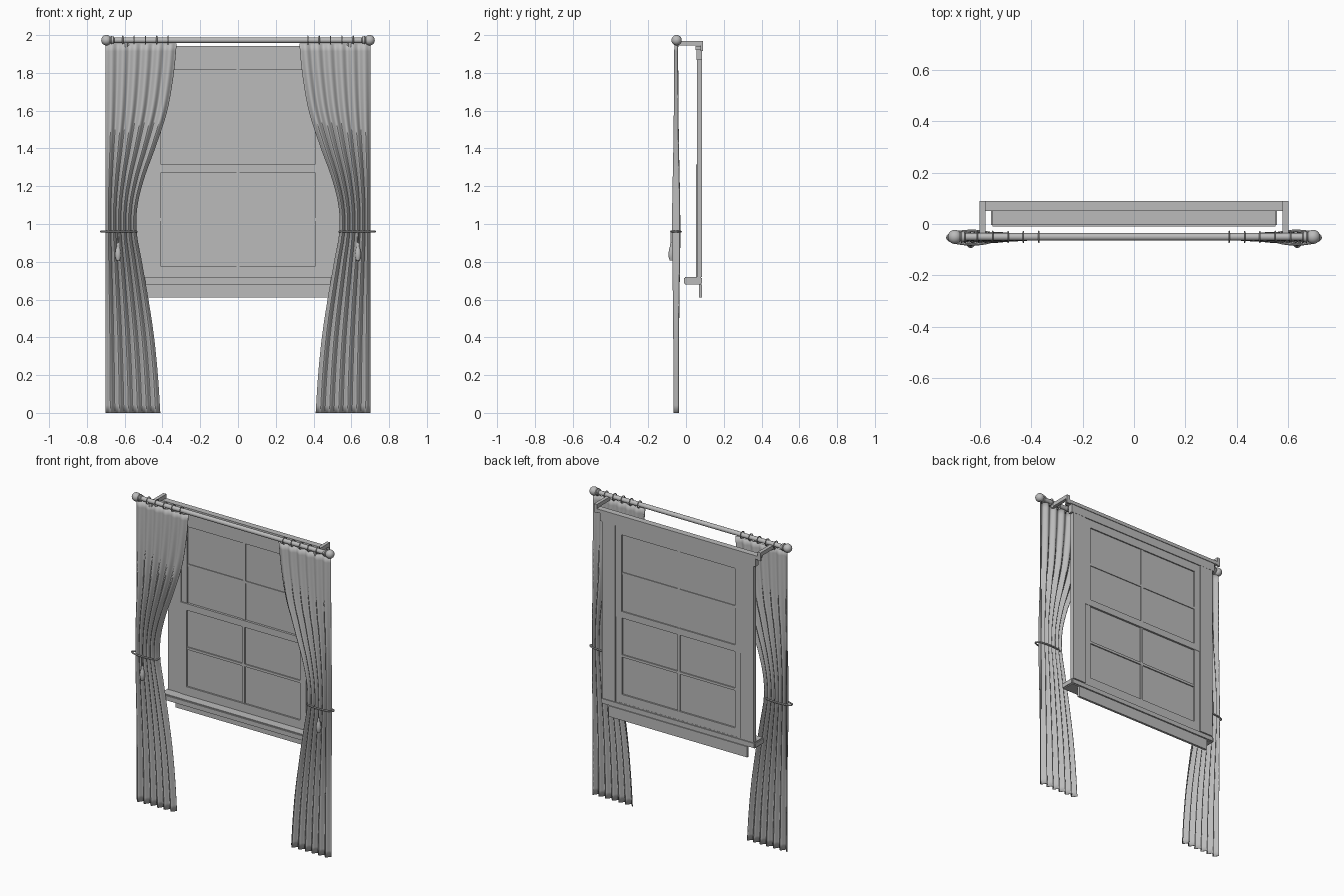
import bpy, bmesh, math
from mathutils import Vector

cube = bpy.data.objects.get("Cube")
if cube:
    bpy.data.objects.remove(cube, do_unlink=True)

grey = bpy.data.materials.new("plain_grey")
grey.use_nodes = True
COLOUR = (0.5, 0.5, 0.5, 1)
grey.diffuse_color = COLOUR
grey.node_tree.nodes["Principled BSDF"].inputs["Base Color"].default_value = COLOUR


def finish(name, bm, smooth=False):
    bmesh.ops.recalc_face_normals(bm, faces=bm.faces)
    mesh = bpy.data.meshes.new(name)
    bm.to_mesh(mesh)
    bm.free()
    mesh.materials.append(grey)
    ob = bpy.data.objects.new(name, mesh)
    bpy.context.collection.objects.link(ob)
    if smooth:
        bpy.ops.object.select_all(action="DESELECT")
        ob.select_set(True)
        bpy.context.view_layer.objects.active = ob
        bpy.ops.object.shade_smooth_by_angle(angle=math.radians(40))
    return ob


def box(name, x, y, z, bevel=0.0):
    """Box from (min, max) ranges."""
    bm = bmesh.new()
    bmesh.ops.create_cube(bm, size=1)
    for v in bm.verts:
        v.co = Vector(r[0] if c < 0 else r[1] for r, c in zip((x, y, z), v.co))
    if bevel:
        bmesh.ops.bevel(bm, geom=bm.edges[:], offset=bevel, segments=2, affect="EDGES")
    return finish(name, bm)


def lathe(name, profile, place, axis="Z", sides=20):
    """Spin (radius, height) points about an axis."""
    bm = bmesh.new()
    rings = []
    for r, h in profile:
        ring = []
        for i in range(sides):
            a = math.tau * i / sides
            p = (r * math.cos(a), r * math.sin(a), h)
            ring.append(bm.verts.new(p if axis == "Z" else (p[2], p[0], p[1])))
        rings.append(ring)
    for a, b in zip(rings, rings[1:]):
        for i in range(sides):
            j = (i + 1) % sides
            bm.faces.new((a[i], a[j], b[j], b[i]))
    bm.faces.new(rings[0])
    bm.faces.new(rings[-1])
    bmesh.ops.translate(bm, verts=bm.verts, vec=place)
    return finish(name, bm, True)


def hoop(name, centre, u, v, thick, steps=32, sides=8):
    """Closed elliptical loop of round cord spanned by vectors u and v."""
    bm = bmesh.new()
    u, v = Vector(u), Vector(v)
    n = u.cross(v).normalized()
    rings = []
    for i in range(steps):
        a = math.tau * i / steps
        p = u * math.cos(a) + v * math.sin(a)
        out = (-u * math.sin(a) + v * math.cos(a)).cross(n).normalized()
        rings.append([bm.verts.new(Vector(centre) + p + thick * (
            out * math.cos(math.tau * k / sides) + n * math.sin(math.tau * k / sides)))
            for k in range(sides)])
    for i in range(steps):
        a, b = rings[i], rings[(i + 1) % steps]
        for k in range(sides):
            m = (k + 1) % sides
            bm.faces.new((a[k], a[m], b[m], b[k]))
    return finish(name, bm, True)


# Window casing, cap, sill and apron
for side, s in (("left", 1), ("right", -1)):
    box(side + "_casing", sorted((s * 0.45, s * 0.545)), (0.058, 0.085), (0.72, 1.867))
box("head_casing", (-0.56, 0.56), (0.056, 0.086), (1.867, 1.92))
box("head_cap", (-0.585, 0.585), (0.05, 0.09), (1.92, 1.942))
box("sill", (-0.556, 0.556), (-0.01, 0.085), (0.68, 0.72), 0.006)
box("apron", (-0.5, 0.5), (0.07, 0.085), (0.61, 0.68))


# Sashes: stiles, rails, glazing bars and glass
def sash(name, z0, z1, bottom, top, bar_z, y0, y1):
    for side, s in (("left", 1), ("right", -1)):
        box(f"{name}_{side}_stile", sorted((s * 0.408, s * 0.452)), (y0, y1), (z0, z1))
    box(name + "_bottom_rail", (-0.41, 0.41), (y0, y1), (z0, z0 + bottom))
    box(name + "_top_rail", (-0.41, 0.41), (y0, y1), (z1 - top, z1))
    inner = (y0 + 0.003, y1 - 0.003)
    box(name + "_upright_bar", (-0.009, 0.009), inner, (z0 + bottom, z1 - top))
    box(name + "_cross_bar", (-0.41, 0.41), inner, (bar_z - 0.008, bar_z + 0.008))
    mid = (y0 + y1) / 2
    box(name + "_glass", (-0.41, 0.41), (mid - 0.002, mid + 0.002), (z0 + bottom, z1 - top))


sash("lower_sash", 0.72, 1.316, 0.055, 0.043, 1.024, 0.053, 0.078)
sash("upper_sash", 1.273, 1.867, 0.043, 0.053, 1.562, 0.06, 0.08)

# Curtain rod
ROD_Y, ROD_Z = -0.05, 1.973
lathe("rod", [(0.0145, -0.67), (0.0145, 0.67)], (0, ROD_Y, ROD_Z), "X")

# Inner curtain edge as (height, distance from centre)
EDGE = [(0, 0.412), (0.2, 0.425), (0.4, 0.445), (0.6, 0.475), (0.8, 0.51), (0.96, 0.538),
        (1.1, 0.533), (1.25, 0.495), (1.4, 0.44), (1.6, 0.375), (1.8, 0.34), (1.955, 0.325)]


def edge_at(z):
    """Smooth interpolation of the inner edge."""
    i = max(k for k in range(len(EDGE) - 1) if EDGE[k][0] <= z)
    (za, a), (zb, b) = EDGE[i], EDGE[i + 1]
    zp, p = EDGE[max(i - 1, 0)]
    zn, n = EDGE[min(i + 2, len(EDGE) - 1)]
    t, h = (z - za) / (zb - za), zb - za
    ma, mb = (b - p) / (zb - zp) * h, (n - a) / (zn - za) * h
    return ((2 * t**3 - 3 * t**2 + 1) * a + (t**3 - 2 * t**2 + t) * ma
            + (3 * t**2 - 2 * t**3) * b + (t**3 - t**2) * mb)


def curtain(name, s, cols=72, rows=48, folds=6):
    bm = bmesh.new()
    grid = []
    for r in range(rows + 1):
        z = 1.955 * r / rows
        inner = edge_at(z)
        depth = 0.013 + 0.007 * math.exp(-((z - 0.96) / 0.35) ** 2)
        depth -= 0.005 * max(0, (z - 1.2) / 0.755)
        row = []
        for c in range(cols + 1):
            t = c / cols
            y = -0.052 + depth * math.cos(math.tau * folds * t)
            row.append(bm.verts.new((s * (0.7 + (inner - 0.7) * t), y, z)))
        grid.append(row)
    for a, b in zip(grid, grid[1:]):
        for c in range(cols):
            bm.faces.new((a[c], a[c + 1], b[c + 1], b[c]))
    ob = finish(name, bm, True)
    cloth = ob.modifiers.new("thickness", "SOLIDIFY")
    cloth.thickness, cloth.offset = 0.004, 0


# Curtains and their hardware, once per side
for side, s in (("left", 1), ("right", -1)):
    curtain(side + "_curtain", s)
    for k in range(6):
        hoop(f"{side}_ring_{k + 1}", (s * (0.37 + 0.06 * k), ROD_Y, ROD_Z),
             (0, 0.021, 0), (0, 0, 0.021), 0.003, 24)
    ball = [(0.027 * math.sin(math.pi * k / 12) + 0.0005, -0.027 * math.cos(math.pi * k / 12))
            for k in range(13)]
    lathe(side + "_finial", ball, (s * 0.697, ROD_Y, ROD_Z), "X")
    lathe(side + "_finial_collar", [(0.015, -0.012), (0.02, -0.008), (0.02, 0.008), (0.015, 0.012)],
          (s * 0.667, ROD_Y, ROD_Z), "X")
    box(side + "_bracket_arm", sorted((s * 0.578, s * 0.6)), (-0.05, 0.09), (1.945, 1.97))
    box(side + "_bracket_plate", sorted((s * 0.578, s * 0.6)), (0.078, 0.09), (1.915, 1.97))
    lathe(side + "_bracket_screw", [(0.01, -0.012), (0.01, 0.012)], (s * 0.595, ROD_Y, 1.95))
    hoop(side + "_tieback", (s * 0.631, -0.053, 0.96), (0.095, 0, 0), (0, 0.026, 0), 0.005, 40)
    lathe(side + "_tassel_cord", [(0.003, 0.89), (0.003, 0.96)], (s * 0.635, -0.08, 0), sides=8)
    lathe(side + "_tassel", [(0.004, 0.902), (0.009, 0.892), (0.007, 0.883), (0.012, 0.87),
                             (0.016, 0.845), (0.015, 0.825), (0.01, 0.808)],
          (s * 0.635, -0.077, 0), sides=14)
